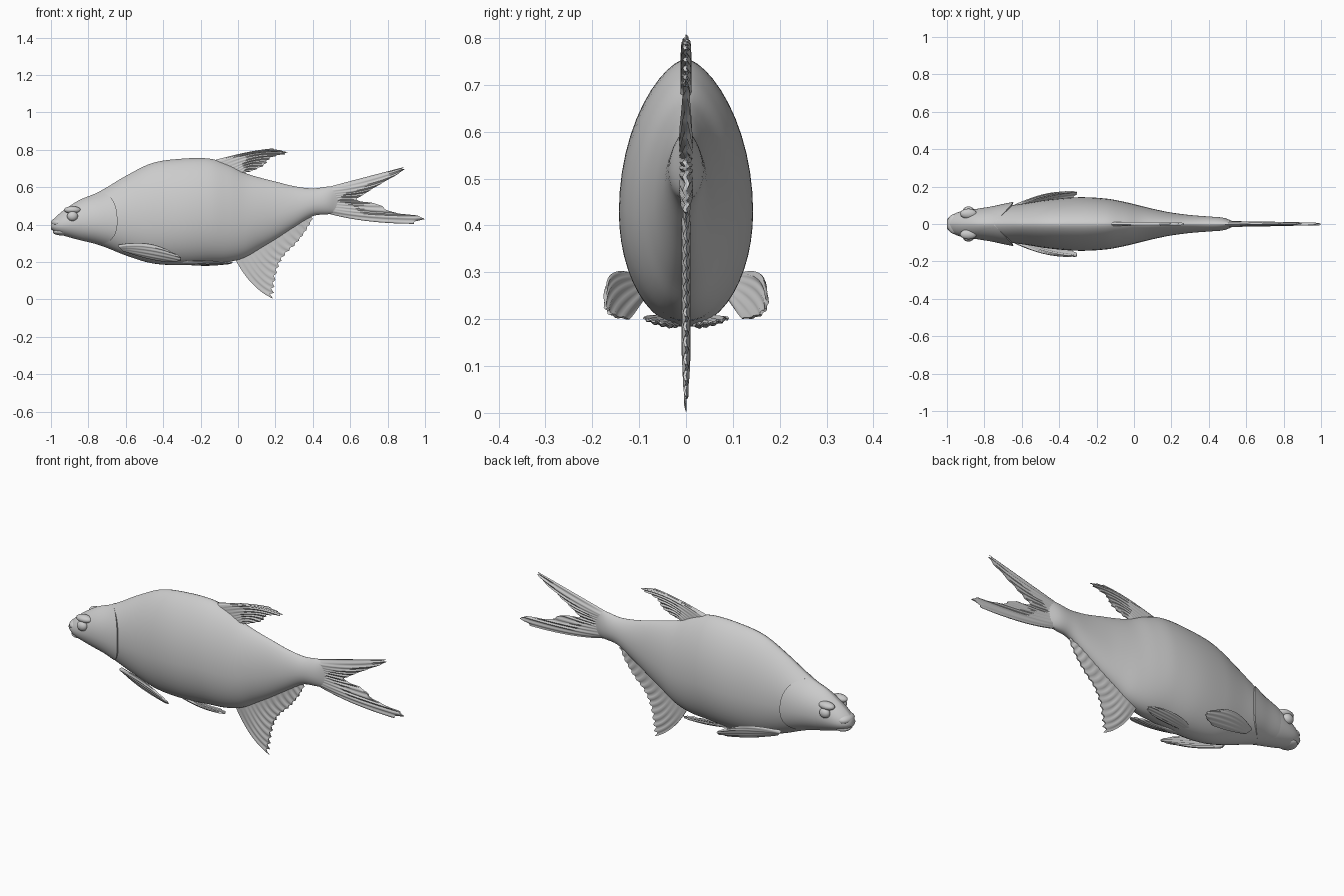
import bpy, bmesh, math
from mathutils import Vector

if "Cube" in bpy.data.objects:
    bpy.data.objects.remove(bpy.data.objects["Cube"])

grey = bpy.data.materials.new("fish grey")
grey.diffuse_color = (0.6, 0.6, 0.6, 1)
grey.use_nodes = True
grey.node_tree.nodes["Principled BSDF"].inputs["Base Color"].default_value = grey.diffuse_color


def spline(keys, vals, t):
    """Smooth Hermite interpolation of numbers or vectors."""
    n = len(keys)
    t = min(max(t, keys[0]), keys[-1])
    i = max(k for k in range(n - 1) if keys[k] <= t)

    def slope(k):
        a, b = max(k - 1, 0), min(k + 1, n - 1)
        return (vals[b] - vals[a]) / (keys[b] - keys[a])
    h = keys[i + 1] - keys[i]
    s = (t - keys[i]) / h
    return (vals[i] * (2*s**3 - 3*s*s + 1) + slope(i) * (h * (s**3 - 2*s*s + s))
            + vals[i + 1] * (3*s*s - 2*s**3) + slope(i + 1) * (h * (s**3 - s*s)))


def finish(name, bm, angle=50):
    bmesh.ops.recalc_face_normals(bm, faces=bm.faces)
    me = bpy.data.meshes.new(name)
    bm.to_mesh(me)
    bm.free()
    me.materials.append(grey)
    ob = bpy.data.objects.new(name, me)
    bpy.context.collection.objects.link(ob)
    bpy.ops.object.select_all(action='DESELECT')
    ob.select_set(True)
    bpy.context.view_layer.objects.active = ob
    bpy.ops.object.shade_smooth_by_angle(angle=math.radians(angle))
    return ob


def loft(name, rings, angle=50):
    """Skin closed rings of points and cap both ends."""
    bm = bmesh.new()
    vs = [[bm.verts.new(p) for p in r] for r in rings]
    n = len(rings[0])
    for a, b in zip(vs, vs[1:]):
        for j in range(n):
            k = (j + 1) % n
            bm.faces.new((a[j], a[k], b[k], b[j]))
    bm.faces.new(vs[0])
    bm.faces.new(vs[-1])
    return finish(name, bm, angle)


# Body stations: x, belly height, back height, half width
STATIONS = [
    (-1.0, .375, .415, .025), (-.97, .355, .445, .05), (-.93, .34, .478, .066),
    (-.85, .318, .53, .080), (-.76, .296, .567, .088), (-.70, .275, .60, .096),
    (-.60, .235, .66, .108), (-.46, .193, .728, .130), (-.30, .183, .752, .143),
    (-.15, .193, .752, .136), (-.05, .200, .72, .118), (.04, .225, .675, .096),
    (.12, .272, .65, .077), (.2, .32, .63, .061), (.3, .385, .605, .048),
    (.4, .445, .593, .040), (.48, .455, .603, .033), (.54, .462, .606, .010)]
XS = [s[0] for s in STATIONS]
N = 48


def body_point(x, a, grow=0.0):
    lo, hi, w = (spline(XS, [s[k] for s in STATIONS], x) for k in (1, 2, 3))
    mid = lo + (hi - lo) * .43
    c, s = math.cos(a), math.sin(a)
    # narrow ridge along the back, rounder belly
    side = abs(c) ** (1.3 if s > 0 else 1.0) * math.copysign(1, c)
    z = mid + s * ((hi - mid) if s > 0 else (mid - lo))
    return Vector((x, side * (w + grow), z))


angles = [2 * math.pi * j / N for j in range(N)]
loft("body", [[body_point(-1 + 1.54 * i / 90, a) for a in angles] for i in range(91)])


# Gill covers: head skin flaring out to a curved rear rim
def gill_ring(u):
    ring = []
    for a in angles:
        s = math.sin(a)
        rear = -.645 - .10 * abs(s) ** 2.5
        grow = -.004 + .020 * u * (1 - s ** 4)
        ring.append(body_point(-.88 + (rear + .88) * u, a, grow))
    return ring


rings = [gill_ring(i / 16) for i in range(17)]
rings.append([Vector((p.x - .006, p.y * .82, p.z)) for p in rings[-1]])
loft("gill_covers", rings, 40)


def ellipsoid(name, centre, radii):
    bm = bmesh.new()
    bmesh.ops.create_uvsphere(bm, u_segments=24, v_segments=14, radius=1)
    for v in bm.verts:
        v.co = Vector(centre) + Vector([c * r for c, r in zip(v.co, radii)])
    return finish(name, bm)


# Lips, eyes and nostril bumps
ellipsoid("upper_lip", (-.957, 0, .410), (.043, .054, .027))
ellipsoid("lower_lip", (-.945, 0, .361), (.045, .047, .019))
for side, label in ((-1, "front"), (1, "back")):
    ellipsoid("eye_" + label, (-.885, side * .073, .445), (.029, .021, .026))
    ellipsoid("brow_" + label, (-.885, side * .055, .478), (.045, .027, .020))


def fin(name, rays, thick, folds, ripple=.003, jag=.06, side=1):
    """Thin corrugated fin through rays given as root, middle, tip."""
    rays = [[Vector((p[0], side * p[1], p[2])) if len(p) == 3 else Vector((p[0], 0, p[1]))
             for p in r] for r in rays]
    keys = list(range(len(rays)))
    nu, nv = folds * 4, 14

    def point(u, v):
        a, b, c = (spline(keys, [r[k] for r in rays], u * keys[-1]) for k in range(3))
        return a * ((1-v) * (1-2*v)) + b * (4*v * (1-v)) + c * (v * (2*v-1))
    d1 = point(.5, 1) - point(.5, 0)
    normal = d1.cross(point(1, .5) - point(0, .5)).normalized()
    bm = bmesh.new()
    sheets = []
    for sgn in (1, -1):
        grid = []
        for i in range(nu + 1):
            u = i / nu
            notch = 1 - jag * (.5 - .5 * math.cos(2 * math.pi * folds * u))
            edge = min(1, .25 + 6 * min(u, 1 - u))
            row = []
            for j in range(nv + 1):
                v = j / nv
                t = thick * (1 - .7 * v) * edge
                wave = ripple * math.sin(2 * math.pi * folds * u) * min(1, 2 * v)
                row.append(bm.verts.new(point(u, v * notch) + normal * (sgn * t + wave)))
            grid.append(row)
        for a, b in zip(grid, grid[1:]):
            for j in range(nv):
                bm.faces.new((a[j], a[j + 1], b[j + 1], b[j]))
        sheets.append(grid[0] + [r[-1] for r in grid[1:-1]] + grid[-1][::-1]
                      + [r[0] for r in grid[-2:0:-1]])
    p, q = sheets
    for k in range(len(p)):
        m = (k + 1) % len(p)
        bm.faces.new((p[k], p[m], q[m], q[k]))
    return finish(name, bm, 60)


# Dorsal fin
fin("dorsal_fin", [
    ((-.16, .735), (.04, .785), (.19, .807)), ((-.10, .725), (.09, .78), (.27, .783)),
    ((-.05, .70), (.07, .745), (.18, .758)), ((-.01, .68), (.06, .715), (.14, .715)),
    ((.03, .66), (.04, .678), (.06, .68))], .012, 9)

# Anal fin
fin("anal_fin", [
    ((-.02, .225), (.075, .085), (.19, .003)), ((.04, .25), (.12, .13), (.197, .08)),
    ((.09, .28), (.15, .2), (.215, .165)), ((.16, .32), (.2, .26), (.25, .235)),
    ((.24, .37), (.27, .32), (.31, .295)), ((.32, .42), (.335, .385), (.36, .36)),
    ((.37, .46), (.385, .45), (.4, .43))], .010, 14, jag=.10)

# Forked tail fin
fin("tail_fin", [
    ((.46, .595), (.66, .648), (.89, .708)), ((.47, .58), (.69, .62), (.88, .685)),
    ((.48, .565), (.64, .58), (.76, .615)), ((.48, .55), (.6, .555), (.68, .565)),
    ((.48, .535), (.56, .53), (.64, .53)), ((.48, .515), (.62, .51), (.75, .51)),
    ((.48, .5), (.65, .48), (.83, .467)), ((.47, .48), (.7, .45), (1.0, .44)),
    ((.46, .465), (.68, .42), (.94, .404))], .016, 12, jag=.04)

# Paired pectoral and pelvic fins
for side, label in ((1, "front"), (-1, "back")):
    fin("pectoral_fin_" + label, [
        ((-.64, -.098, .29), (-.5, -.152, .300), (-.38, -.170, .265)),
        ((-.63, -.093, .28), (-.47, -.150, .27), (-.31, -.172, .228)),
        ((-.62, -.087, .27), (-.47, -.132, .24), (-.31, -.155, .207)),
        ((-.61, -.080, .258), (-.49, -.105, .22), (-.38, -.120, .200))],
        .010, 5, .002, .02, side)
    fin("pelvic_fin_" + label, [
        ((-.31, -.045, .205), (-.18, -.085, .205), (-.07, -.088, .200)),
        ((-.30, -.035, .20), (-.16, -.065, .195), (-.03, -.070, .197)),
        ((-.28, -.022, .195), (-.16, -.040, .188), (-.05, -.042, .192)),
        ((-.27, -.010, .19), (-.18, -.018, .185), (-.12, -.020, .188))],
        .008, 5, .002, .04, side)
